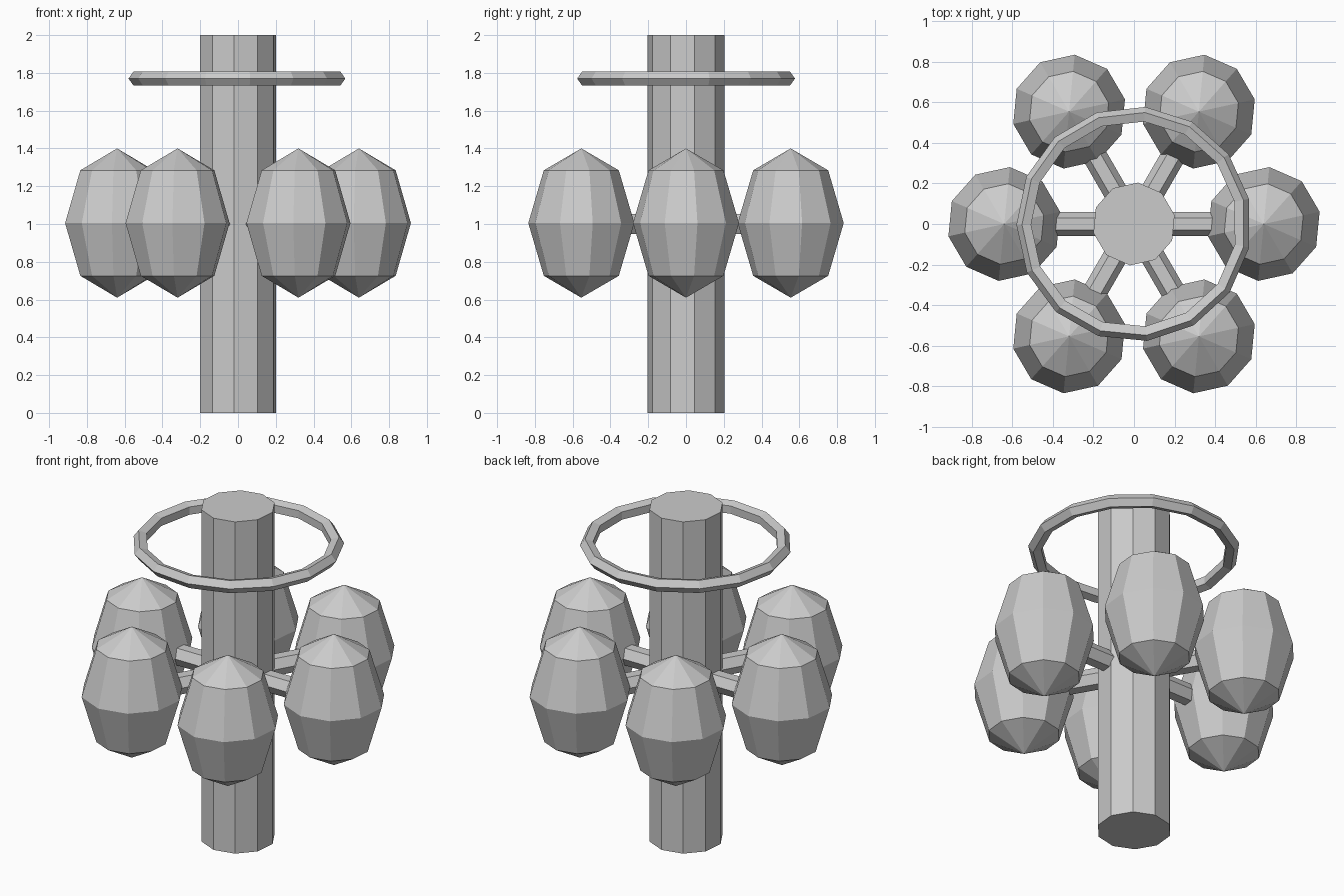
import bpy, bmesh
from math import sin, cos, pi, radians
from mathutils import Matrix

cube = bpy.data.objects.get("Cube")
if cube:
    bpy.data.objects.remove(cube, do_unlink=True)

grey = bpy.data.materials.new("plain_grey")
grey.use_nodes = True
grey.diffuse_color = (0.6, 0.6, 0.6, 1)
grey.node_tree.nodes["Principled BSDF"].inputs["Base Color"].default_value = (0.6, 0.6, 0.6, 1)

PHASE = radians(12.4)


def revolve(name, profile, sides, phase=PHASE, closed=False, matrix=Matrix()):
    """Turn a profile of (radius, height) points around z into a faceted solid."""
    bm = bmesh.new()
    rings = []
    for i in range(sides):
        a = phase + 2 * pi * i / sides
        rings.append([bm.verts.new((r * cos(a), r * sin(a), z)) for r, z in profile])
    n = len(profile)
    for i in range(sides):
        here, there = rings[i], rings[(i + 1) % sides]
        for j in range(n if closed else n - 1):
            k = (j + 1) % n
            bm.faces.new((here[j], there[j], there[k], here[k]))
    # Points on the axis collapse to a single pole
    bmesh.ops.remove_doubles(bm, verts=bm.verts[:], dist=0.0001)
    bmesh.ops.recalc_face_normals(bm, faces=bm.faces[:])
    bm.transform(matrix)
    mesh = bpy.data.meshes.new(name)
    bm.to_mesh(mesh)
    bm.free()
    mesh.materials.append(grey)
    obj = bpy.data.objects.new(name, mesh)
    bpy.context.collection.objects.link(obj)
    return obj


# Central column
revolve("column", [(0, 0), (0.205, 0), (0.205, 2), (0, 2)], 10)

# Floating ring with a five-sided section
section = [(0.54 + 0.04 * cos(2 * pi * i / 5), 1.77 + 0.04 * sin(2 * pi * i / 5))
           for i in range(5)]
revolve("ring", section, 15, closed=True)

# Six pods on spokes around the column
pod_profile = [(0.282 * sin(pi * i / 4), -0.395 * cos(pi * i / 4)) for i in range(5)]
spoke_profile = [(0, 0.1), (0.06, 0.1), (0.06, 0.5), (0, 0.5)]
for i in range(6):
    a = i * pi / 3
    place = Matrix.Translation((0.64 * cos(a), 0.64 * sin(a), 1.005))
    revolve(f"pod_{i + 1}", pod_profile, 10, matrix=place)
    lay = (Matrix.Translation((0, 0, 1)) @ Matrix.Rotation(a, 4, 'Z')
           @ Matrix.Rotation(pi / 2, 4, 'Y'))
    revolve(f"spoke_{i + 1}", spoke_profile, 6, phase=pi / 6, matrix=lay)
